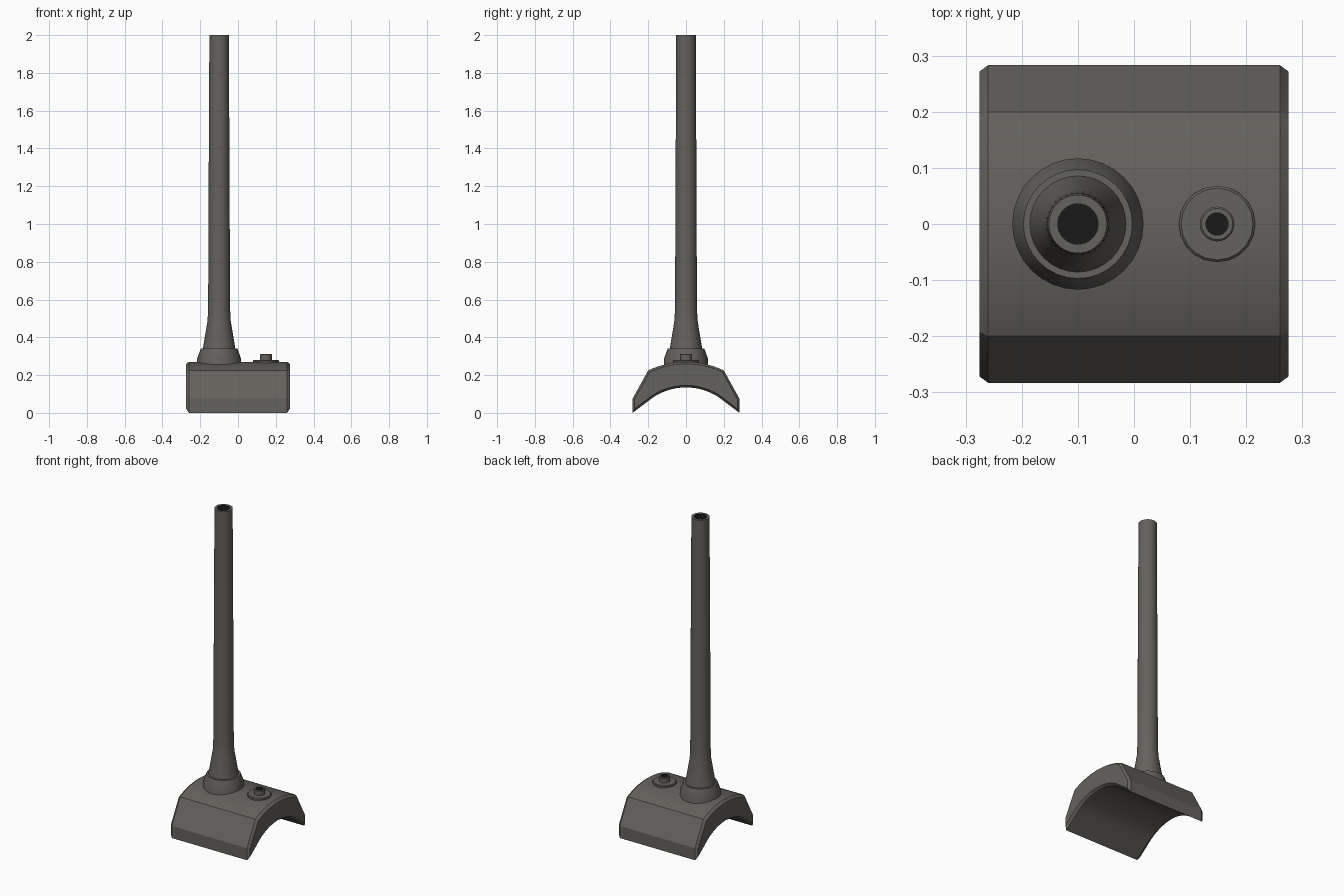
import bpy, bmesh, math

cube = bpy.data.objects.get("Cube")
if cube:
    bpy.data.objects.remove(cube, do_unlink=True)


def material(name, colour):
    m = bpy.data.materials.new(name)
    m.use_nodes = True
    m.diffuse_color = colour
    m.node_tree.nodes["Principled BSDF"].inputs["Base Color"].default_value = colour
    return m


METAL = material("dark warm grey", (0.13, 0.122, 0.11, 1))
BLACK = material("black bore", (0.01, 0.01, 0.01, 1))


def finish(name, bm, mats, angle=25):
    bmesh.ops.recalc_face_normals(bm, faces=bm.faces)
    mesh = bpy.data.meshes.new(name)
    bm.to_mesh(mesh)
    bm.free()
    for m in mats:
        mesh.materials.append(m)
    ob = bpy.data.objects.new(name, mesh)
    bpy.context.collection.objects.link(ob)
    bpy.ops.object.select_all(action='DESELECT')
    ob.select_set(True)
    bpy.context.view_layer.objects.active = ob
    bpy.ops.object.shade_smooth_by_angle(angle=math.radians(angle))
    return ob


def turned(name, x, profile, sides, bore_from=None):
    """Revolve (radius, z) points about a vertical axis; faces from bore_from on are black."""
    bm = bmesh.new()
    rings = []
    for r, z in profile:
        if r == 0:
            rings.append([bm.verts.new((x, 0, z))] * sides)
        else:
            rings.append([bm.verts.new((x + r * math.cos(a), r * math.sin(a), z))
                          for a in (math.tau * i / sides for i in range(sides))])
    for k in range(len(rings) - 1):
        lo, hi = rings[k], rings[k + 1]
        for i in range(sides):
            j = (i + 1) % sides
            corners = list(dict.fromkeys((lo[i], lo[j], hi[j], hi[i])))
            face = bm.faces.new(corners)
            if bore_from is not None and k >= bore_from:
                face.material_index = 1
    return finish(name, bm, [METAL, BLACK] if bore_from is not None else [METAL])


def arc(half_width, top, radius, steps):
    """Points of a shallow arch from +y to -y."""
    a = math.asin(half_width / radius)
    return [(radius * math.sin(t), top - radius + radius * math.cos(t))
            for t in (a - 2 * a * i / steps for i in range(steps + 1))]


# Saddle: arched section swept along x, with chamfered ends
outline = [(0.283, 0), (0.283, 0.075)] + arc(0.2, 0.27, 0.467, 16) + [(-0.283, 0.075), (-0.283, 0)]
outline += reversed(arc(0.17, 0.135, 0.314, 16))
bm = bmesh.new()
ends = [[bm.verts.new((x, y, z)) for y, z in outline] for x in (-0.26, 0.26)]
n = len(outline)
for i in range(n):
    j = (i + 1) % n
    bm.faces.new((ends[0][i], ends[0][j], ends[1][j], ends[1][i]))
caps = [bm.faces.new(e) for e in ends]
bmesh.ops.recalc_face_normals(bm, faces=bm.faces)
for cap in caps:
    bmesh.ops.inset_region(bm, faces=[cap], thickness=0.011, depth=0.015, use_even_offset=True)
finish("saddle", bm, [METAL])

# Collar around the foot of the post
turned("post_collar", -0.1,
       [(0, 0.2), (0.117, 0.2), (0.117, 0.285), (0.097, 0.34), (0, 0.34)], 32)

# Tall post with flared foot and hollow top
turned("post", -0.1,
       [(0, 0.33), (0.087, 0.33), (0.085, 0.345), (0.061, 0.49), (0.058, 0.56), (0.055, 1.3),
        (0.052, 1.9), (0.052, 2), (0.036, 2), (0.036, 1.85), (0, 1.85)], 32, 8)

# Washer and small hollow stud beside the post
turned("stud_washer", 0.148,
       [(0, 0.25), (0.068, 0.25), (0.068, 0.276), (0.064, 0.28), (0, 0.28)], 20)
turned("stud", 0.148,
       [(0, 0.27), (0.031, 0.27), (0.031, 0.308), (0.028, 0.311), (0.02, 0.311), (0.02, 0.285), (0, 0.285)],
       20, 4)
